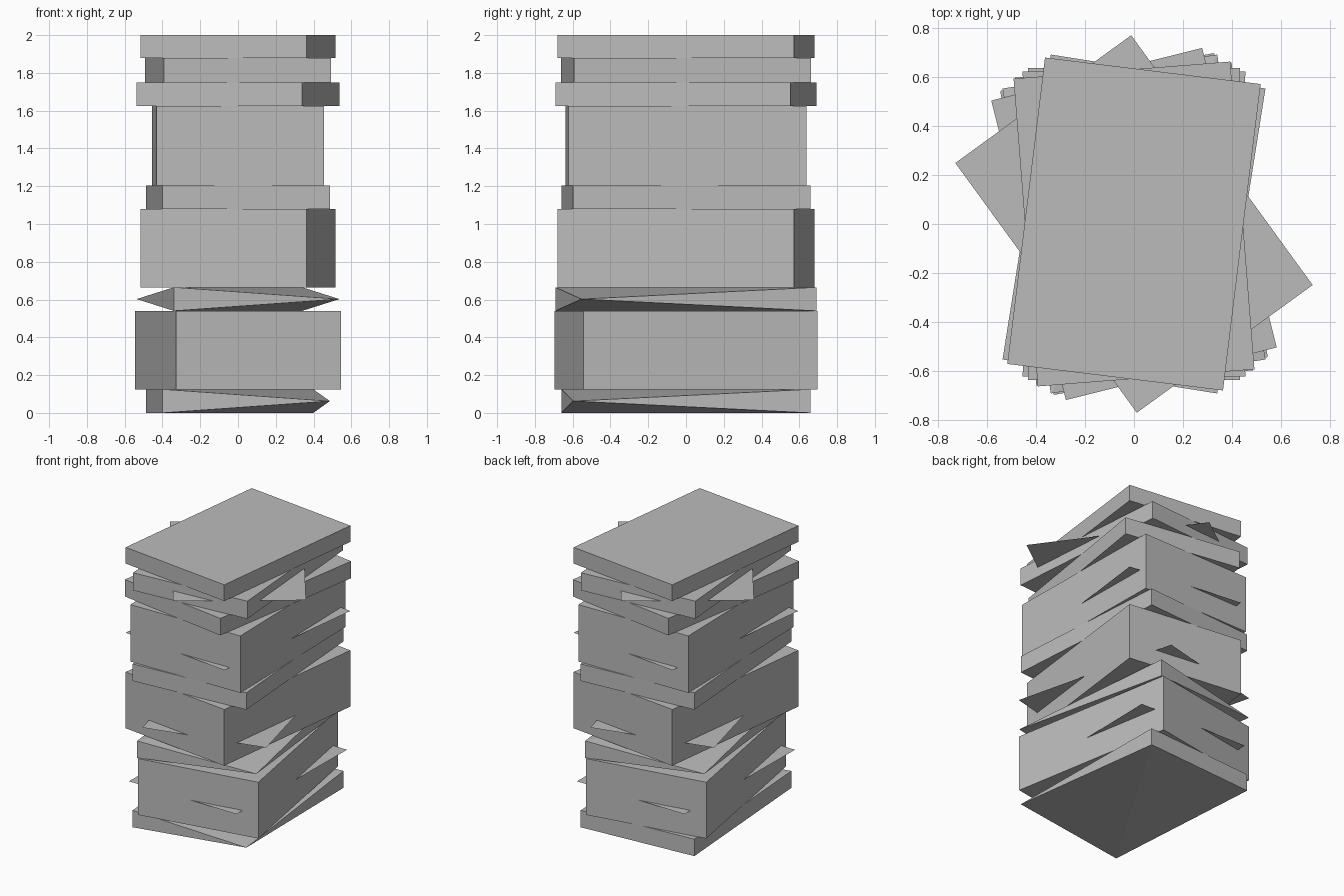
import bpy
from math import radians
from mathutils import Matrix

cube = bpy.data.objects.get("Cube")
if cube:
    bpy.data.objects.remove(cube, do_unlink=True)

HALF_W, HALF_D = 0.4435, 0.63

grey = bpy.data.materials.new("light_grey")
grey.use_nodes = True
grey.diffuse_color = (0.5, 0.5, 0.5, 1)
for node in grey.node_tree.nodes:
    if node.type == 'BSDF_PRINCIPLED':
        node.inputs["Base Color"].default_value = (0.5, 0.5, 0.5, 1)


def finish(name, verts, faces, angle):
    """Make a flat-shaded object turned about the vertical axis."""
    mesh = bpy.data.meshes.new(name)
    mesh.from_pydata(verts, [], faces)
    mesh.transform(Matrix.Rotation(radians(angle), 4, 'Z'))
    mesh.materials.append(grey)
    mesh.update()
    obj = bpy.data.objects.new(name, mesh)
    bpy.context.collection.objects.link(obj)


# Corner order: front left, front right, back right, back left on screen
CORNERS = [(-HALF_W, -HALF_D), (HALF_W, -HALF_D),
           (HALF_W, HALF_D), (-HALF_W, HALF_D)]


def slab(name, low, high, angle, pinched=()):
    """Box whose pinched corners close to a point at mid height."""
    mid = (low + high) / 2
    verts, ends = [], []
    for i, (x, y) in enumerate(CORNERS):
        heights = [mid] if i in pinched else [low, high]
        ends.append((len(verts), len(verts) + len(heights) - 1))
        verts += [(x, y, z) for z in heights]
    faces = []
    for i in range(4):
        a, b = ends[i], ends[(i + 1) % 4]
        faces.append(tuple(dict.fromkeys((a[0], b[0], b[1], a[1]))))
    # Pinched slabs fold along the diagonal between the full corners
    loops = [(0, 1, 2), (0, 2, 3)] if pinched else [(0, 1, 2, 3)]
    for loop in loops:
        faces.append(tuple(ends[i][1] for i in loop))
        faces.append(tuple(ends[i][0] for i in reversed(loop)))
    finish(name, verts, faces, angle)


def sheet(name, z, angle):
    """Flat sheet with no thickness."""
    finish(name, [(x, y, z) for x, y in CORNERS], [(0, 1, 2, 3)], angle)


# Stacked slabs, bottom to top
slab("base_slab", 0, 0.125, 4, pinched=(1,))
slab("lower_block", 0.125, 0.54, 10)
slab("pinched_slab", 0.54, 0.665, 9, pinched=(1, 3))
slab("middle_block", 0.665, 1.08, -7)
slab("middle_slab", 1.08, 1.205, 4)
slab("upper_block", 1.205, 1.625, 1)
slab("upper_slab", 1.625, 1.75, -9)
slab("under_top_slab", 1.75, 1.88, 4.5)
slab("top_slab", 1.88, 2.0, -7)

# Loose sheets poking out of the stack
sheet("lower_sheet", 0.31, -1)
sheet("middle_sheet", 0.79, 14)
sheet("upper_sheet", 1.37, -7)
sheet("top_sheet", 1.82, 36)
